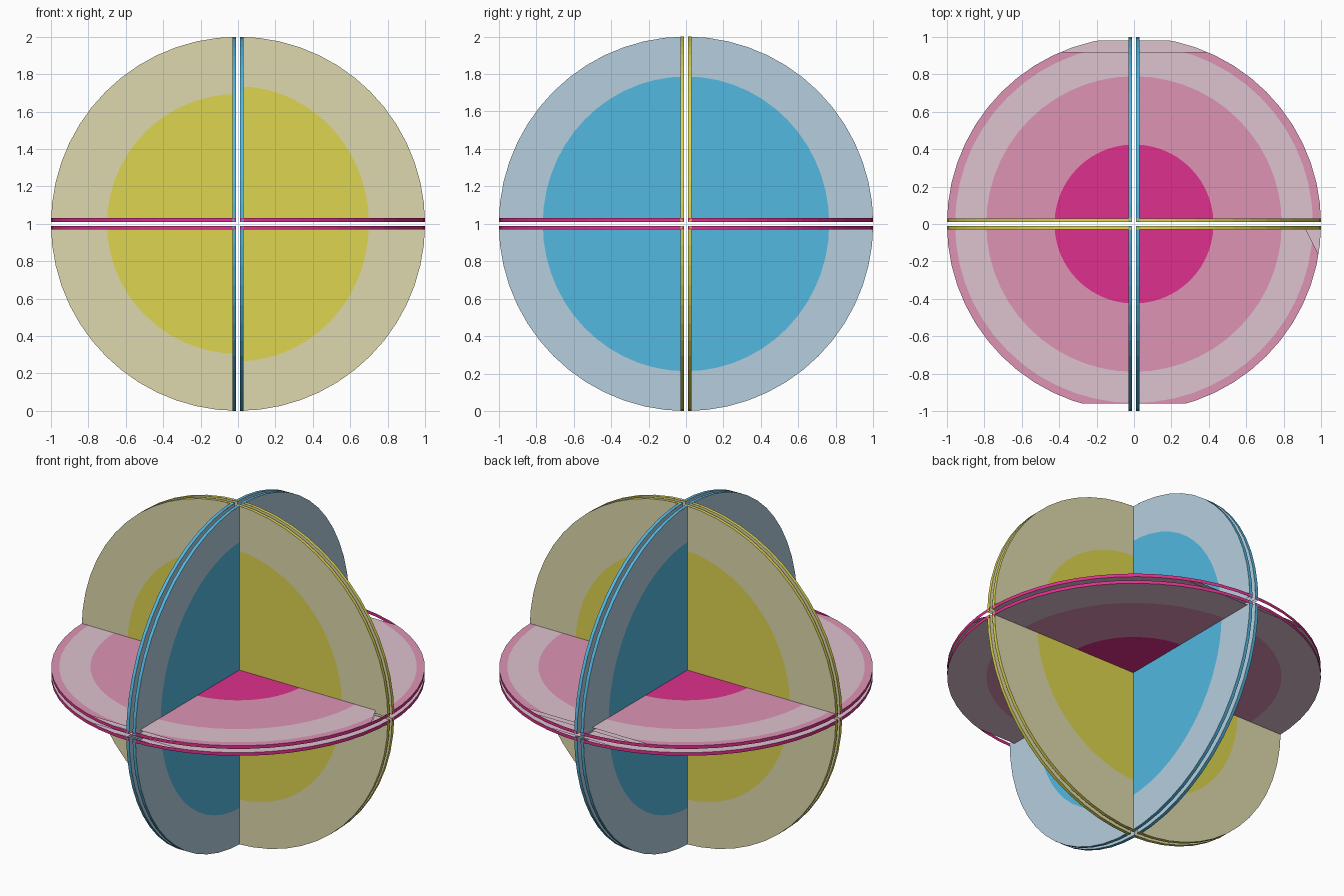
import bpy, bmesh, math
from mathutils import Vector

if "Cube" in bpy.data.objects:
    bpy.data.objects.remove(bpy.data.objects["Cube"])

GAP, OUT, SEG = 0.011, 0.030, 14   # each plate lies between GAP and OUT from the mid plane
CENTRE = Vector((0, 0, 1))


def material(name, rgb):
    m = bpy.data.materials.new(name)
    lin = [((c / 255 + 0.055) / 1.055) ** 2.4 if c > 10 else c / 3295 for c in rgb]
    m.diffuse_color = (*lin, 1)
    m.use_nodes = True
    m.node_tree.nodes["Principled BSDF"].inputs["Base Color"].default_value = m.diffuse_color
    return m


YELLOW = [material("yellow", (222, 213, 80)), material("pale yellow", (222, 217, 174))]
BLUE = [material("blue", (82, 184, 224)), material("pale blue", (181, 206, 222))]
PINK = [material("magenta", (222, 48, 140)), material("mid pink", (222, 148, 181)),
        material("pale pink", (222, 195, 208))]


def point(axes, u, v, w):
    p = Vector((0, 0, 0))
    for axis, value in zip(axes, (u, v, w)):
        p[axis] = value
    return p


def add_face(bm, pts, want, mat):
    """Add a polygon wound so that its normal follows the wanted direction."""
    n = (pts[1] - pts[0]).cross(pts[-1] - pts[0])
    if n.dot(want) < 0:
        pts = pts[::-1]
    f = bm.faces.new([bm.verts.new(p) for p in pts])
    f.material_index = mat


def cut(bm, co, no):
    bmesh.ops.bisect_plane(bm, geom=bm.verts[:] + bm.edges[:] + bm.faces[:], dist=1e-6,
                           plane_co=co, plane_no=no, clear_outer=True)


def quarter_sheet(axes, su, sv, w, facing, rings, clips):
    """Quarter disc of concentric colour rings, trimmed back to the gaps."""
    bm = bmesh.new()
    want = point(axes, 0, 0, facing)
    inner = (0, 0)
    for ru, rv, mat in rings:
        for i in range(SEG):
            a, b = (math.pi / 2 * k / SEG for k in (i, i + 1))
            ring = [(inner, a), (inner, b), ((ru, rv), b), ((ru, rv), a)]
            pts = [point(axes, su * r[0] * math.cos(t), sv * r[1] * math.sin(t), w)
                   for r, t in ring]
            add_face(bm, pts[1:] if inner == (0, 0) else pts, want, mat)
        inner = (ru, rv)
    bmesh.ops.remove_doubles(bm, verts=bm.verts[:], dist=1e-6)
    cut(bm, point(axes, su * GAP, 0, 0), point(axes, -su, 0, 0))
    cut(bm, point(axes, 0, sv * GAP, 0), point(axes, 0, -sv, 0))
    for co, no in clips:
        cut(bm, Vector(co), Vector(no))
    return bm


def quarter_rim(bm, axes, su, sv, side):
    """Thin outer band between the two sheets of a plate."""
    lo = math.asin(GAP)
    ts = [lo] + [math.pi / 2 * i / SEG for i in range(1, SEG)] + [math.pi / 2 - lo]
    for a, b in zip(ts, ts[1:]):
        pts = [point(axes, su * math.cos(t), sv * math.sin(t), side * w)
               for t, w in ((a, GAP), (b, GAP), (b, OUT), (a, OUT))]
        add_face(bm, pts, pts[0] + pts[1], 0)


def disc(name, axes, mats, rings_for, clips_for=lambda su, sv, side: []):
    """A disc made of eight separate quarter plates, four on each side of the gap."""
    me = bpy.data.meshes.new(name)
    total = bmesh.new()
    for su in (1, -1):
        for sv in (1, -1):
            for side in (1, -1):
                clips = clips_for(su, sv, side)
                for w, facing in ((OUT, side), (GAP, -side)):
                    sheet = quarter_sheet(axes, su, sv, side * w, facing,
                                          rings_for(su, side, w == OUT), clips)
                    for f in sheet.faces:
                        nf = total.faces.new([total.verts.new(v.co) for v in f.verts])
                        nf.material_index = f.material_index
                    sheet.free()
                quarter_rim(total, axes, su, sv, side)
    bmesh.ops.remove_doubles(total, verts=total.verts[:], dist=1e-5)
    total.to_mesh(me)
    total.free()
    for m in mats:
        me.materials.append(m)
    ob = bpy.data.objects.new(name, me)
    ob.location = CENTRE
    bpy.context.collection.objects.link(ob)


# Upright disc facing front and back
disc("front_disc", (0, 2, 1), YELLOW,
     lambda su, side, outer: [(0.70, 0.735 if su * side < 0 else 0.695, 0), (1, 1, 1)])

# Upright disc facing left and right
disc("side_disc", (1, 2, 0), BLUE,
     lambda su, side, outer: [(0.765, 0.787, 0), (1, 1, 1)])


# Level disc; its sheets stop short of the rim at the front and back ends
def level_rings(su, side, outer):
    edge = 1 if outer and side > 0 else 2
    return [(0.425, 0.425, 0), (0.79, 0.79, 1), (0.957, 0.957, 2), (1, 1, edge)]


def level_clips(su, sv, side):
    if sv > 0:
        y = 0.92 if side > 0 else 0.98
        return [((0, y, 0), (0, 1, 0))]
    clips = [((0, -0.96, 0), (0, -1, 0))]
    if su > 0 and side > 0:
        clips.append(((0.92, -0.03, 0), (0.894, 0.447, 0)))
    return clips


disc("level_disc", (0, 1, 2), PINK, level_rings, level_clips)
